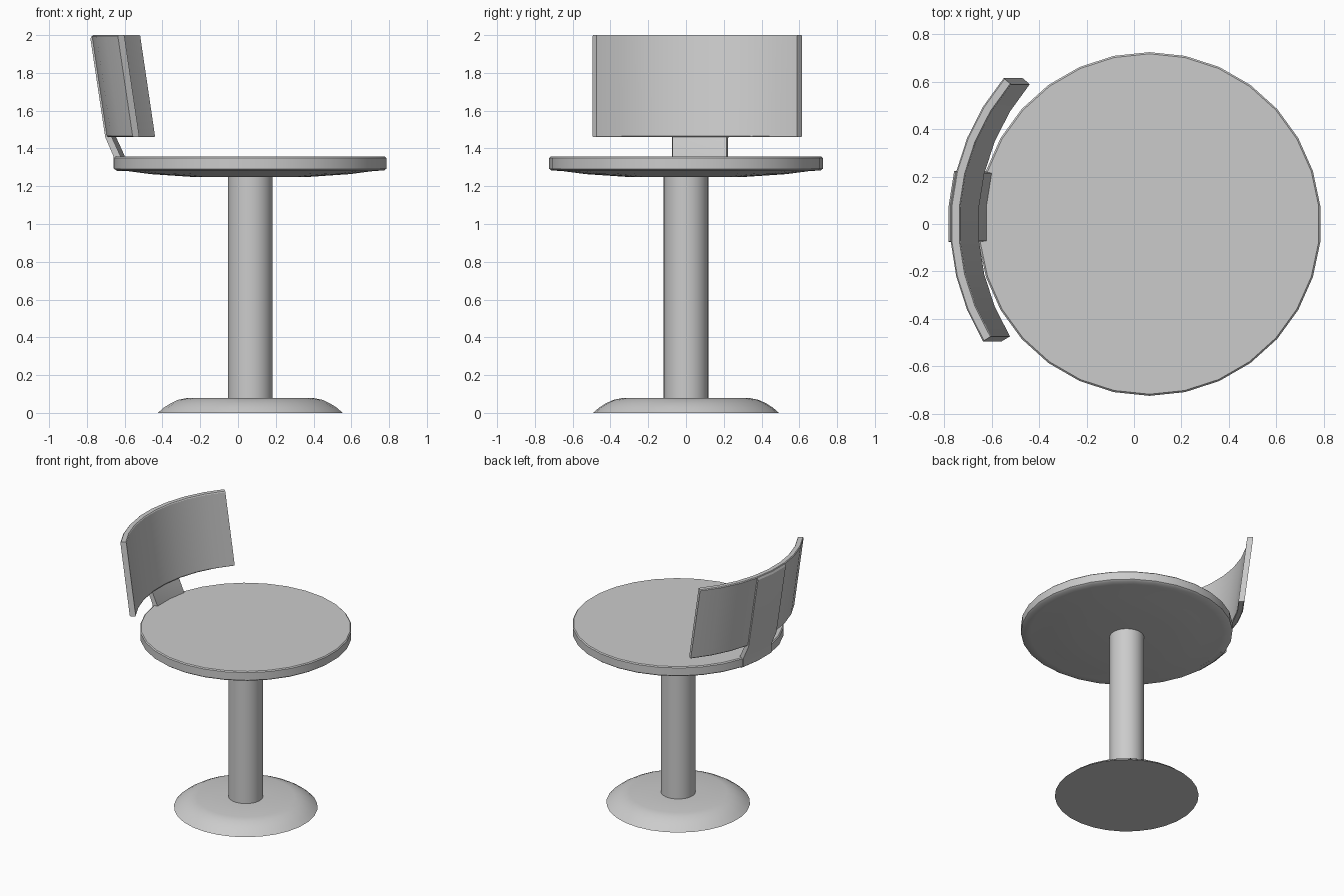
import bpy, bmesh, math

if "Cube" in bpy.data.objects:
    bpy.data.objects.remove(bpy.data.objects["Cube"])

CX = 0.065  # axis of the pedestal


def finish(name, bm, angle):
    bmesh.ops.remove_doubles(bm, verts=bm.verts, dist=1e-5)
    bmesh.ops.recalc_face_normals(bm, faces=bm.faces)
    me = bpy.data.meshes.new(name)
    bm.to_mesh(me)
    bm.free()
    ob = bpy.data.objects.new(name, me)
    bpy.context.collection.objects.link(ob)
    bpy.ops.object.select_all(action='DESELECT')
    ob.select_set(True)
    bpy.context.view_layer.objects.active = ob
    bpy.ops.object.shade_smooth_by_angle(angle=math.radians(angle))
    return ob


def loft(bm, rings):
    """Bridge closed rings of points and cap both ends."""
    loops = [[bm.verts.new(p) for p in r] for r in rings]
    n = len(loops[0])
    for a, b in zip(loops, loops[1:]):
        for i in range(n):
            j = (i + 1) % n
            bm.faces.new((a[i], a[j], b[j], b[i]))
    bm.faces.new(loops[0])
    bm.faces.new(loops[-1])


def lathe(name, profile, steps):
    bm = bmesh.new()
    loft(bm, [[(CX + r * math.sin(2 * math.pi * i / steps),
                r * math.cos(2 * math.pi * i / steps), z)
               for i in range(steps)] for r, z in profile])
    return finish(name, bm, 35)


def curved_panel(name, sections, angles):
    """Arc-shaped slab; sections are (z, x shift, outer radius, inner radius)."""
    bm = bmesh.new()
    rings = []
    for z, dx, r_out, r_in in sections:
        ring = []
        for r, order in ((r_out, angles), (r_in, angles[::-1])):
            for a in order:
                t = math.radians(a)
                ring.append((0.173 + dx + r * math.cos(t), r * math.sin(t), z))
        rings.append(ring)
    loft(bm, rings)
    return finish(name, bm, 30)


# Pedestal
lathe("base", [(0.492, 0), (0.46, 0.028), (0.425, 0.05), (0.385, 0.069),
               (0.335, 0.079), (0.1, 0.079)], 30)
lathe("post", [(0.118, 0.07), (0.118, 1.26)], 30)

# Round seat with slightly domed underside
lathe("seat", [(0.32, 1.25), (0.53, 1.264), (0.66, 1.281), (0.712, 1.283),
               (0.724, 1.292), (0.724, 1.35), (0.717, 1.357)], 30)

# Leaning curved backrest
back_angles = [139.6 + 8.975 * i for i in range(9)]
curved_panel("backrest", [(1.46, 0.08, 0.943, 0.912), (1.466, 0.079, 0.949, 0.908),
                          (1.994, 0.001, 0.949, 0.908), (2.0, 0, 0.943, 0.912)],
             back_angles)

# Bracket joining the backrest to the seat edge
curved_panel("back_bracket", [(1.28, 0.135, 0.95, 0.92), (1.295, 0.122, 0.958, 0.92),
                              (1.36, 0.122, 0.958, 0.92), (1.46, 0.081, 0.96, 0.925),
                              (1.98, 0.003, 0.96, 0.925), (1.996, 0, 0.95, 0.925)],
             back_angles[3:6])
